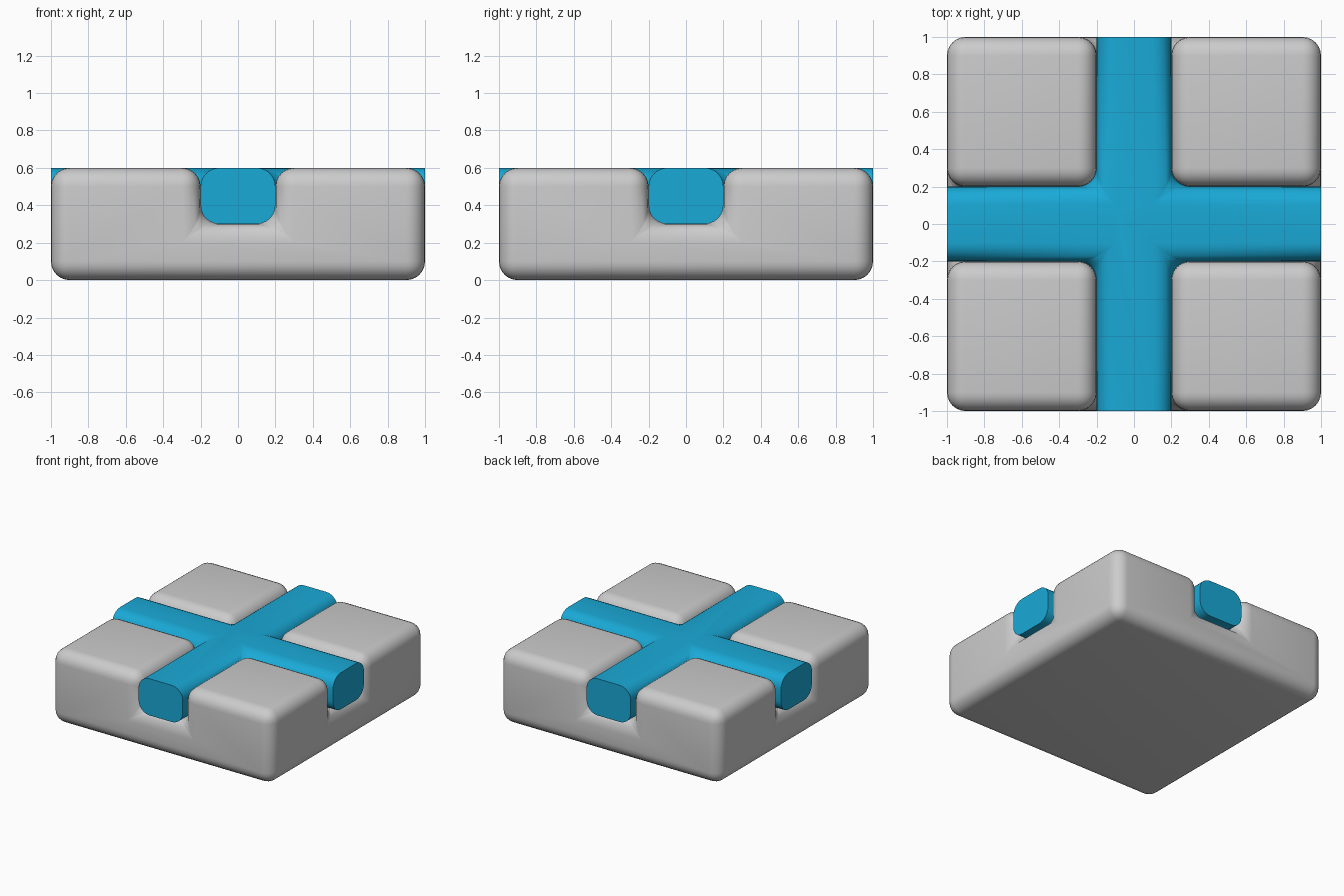
import bpy, bmesh, math
from mathutils import Vector

if "Cube" in bpy.data.objects:
    bpy.data.objects.remove(bpy.data.objects["Cube"])

CUTS = (-1, -0.2, 0.2, 1)      # plan grid shared by slab and cross
LEVELS = (0, 0.3, 0.6)         # bottom, groove floor, top
DIRS = [Vector(d) for d in ((1, 0, 0), (-1, 0, 0), (0, 1, 0), (0, -1, 0), (0, 0, 1), (0, 0, -1))]


def block_solid(name, filled, keep_sharp):
    """Skin the filled grid cells, merge flat faces, round the edges."""
    bm = bmesh.new()
    for i, j, k in filled:
        lo = Vector((CUTS[i], CUTS[j], LEVELS[k]))
        hi = Vector((CUTS[i + 1], CUTS[j + 1], LEVELS[k + 1]))
        mid, half = (lo + hi) / 2, (hi - lo) / 2
        for d in DIRS:
            if (i + int(d.x), j + int(d.y), k + int(d.z)) in filled:
                continue
            u = Vector((d.y, d.z, d.x))
            v = d.cross(u)
            corners = [d + u * a + v * b for a, b in ((-1, -1), (1, -1), (1, 1), (-1, 1))]
            bm.faces.new([bm.verts.new(mid + c * half) for c in corners])
    bmesh.ops.remove_doubles(bm, verts=bm.verts[:], dist=1e-4)
    bmesh.ops.dissolve_limit(bm, angle_limit=0.02, verts=bm.verts[:], edges=bm.edges[:])
    bmesh.ops.recalc_face_normals(bm, faces=bm.faces[:])
    edges = [e for e in bm.edges if not keep_sharp(e)]
    bmesh.ops.bevel(bm, geom=edges, offset=0.1, offset_type='OFFSET', segments=6,
                    profile=0.5, affect='EDGES', clamp_overlap=False)
    bmesh.ops.recalc_face_normals(bm, faces=bm.faces[:])
    mesh = bpy.data.meshes.new(name)
    bm.to_mesh(mesh)
    bm.free()
    obj = bpy.data.objects.new(name, mesh)
    bpy.context.collection.objects.link(obj)
    bpy.ops.object.select_all(action='DESELECT')
    obj.select_set(True)
    bpy.context.view_layer.objects.active = obj
    bpy.ops.object.shade_smooth_by_angle(angle=math.radians(35))
    return obj


def on_arm_end(e):
    return any(all(abs(abs(v.co[a]) - 1) < 1e-3 for v in e.verts) for a in (0, 1))


cells = [(i, j) for i in range(3) for j in range(3)]
plus = {c for c in cells if 1 in c}

# Grey slab with four raised pads around a cross-shaped groove
slab = {(i, j, 0) for i, j in cells} | {(i, j, 1) for i, j in cells if (i, j) not in plus}
block_solid("grooved_slab", slab, lambda e: False)

# Blue cross filling the groove, with flat arm ends
cross = block_solid("cross_inlay", {(i, j, 1) for i, j in plus}, on_arm_end)
blue = bpy.data.materials.new("blue")
blue.diffuse_color = (0.01, 0.40, 0.68, 1)
blue.use_nodes = True
blue.node_tree.nodes["Principled BSDF"].inputs["Base Color"].default_value = blue.diffuse_color
cross.data.materials.append(blue)
